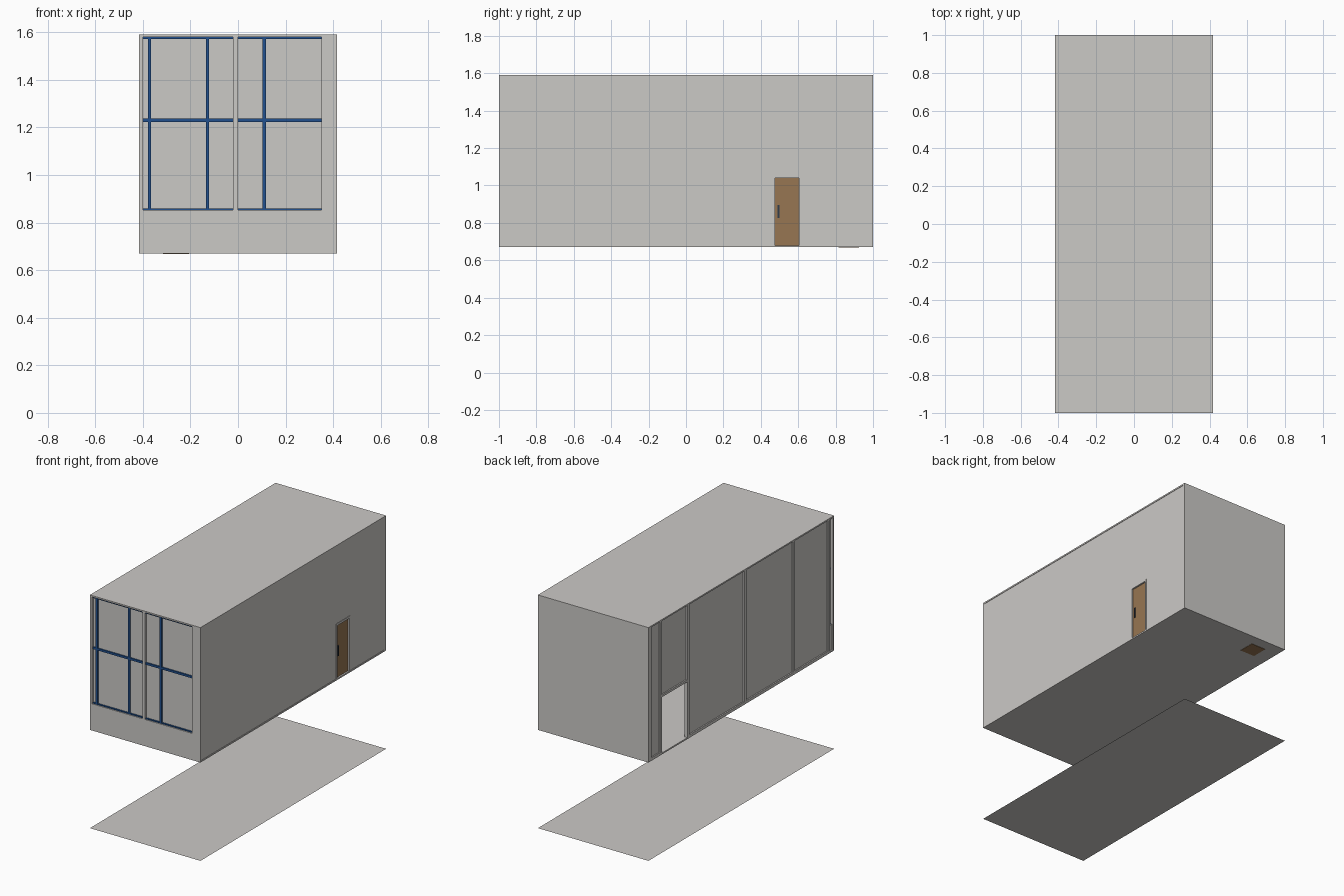
import bpy, bmesh

cube = bpy.data.objects.get("Cube")
if cube:
    bpy.data.objects.remove(cube, do_unlink=True)


def material(name, rgb):
    m = bpy.data.materials.new(name)
    m.use_nodes = True
    colour = (*rgb, 1.0)
    m.diffuse_color = colour
    m.node_tree.nodes["Principled BSDF"].inputs["Base Color"].default_value = colour
    return m


GREY = material("warm_light_grey", (0.60, 0.585, 0.565))
BLUE = material("frame_blue", (0.015, 0.08, 0.27))
WOOD = material("door_wood", (0.31, 0.18, 0.085))
DARK = material("handle_dark", (0.03, 0.045, 0.07))


def finish(name, bm, mat):
    mesh = bpy.data.meshes.new(name)
    bm.to_mesh(mesh)
    bm.free()
    mesh.materials.append(mat)
    obj = bpy.data.objects.new(name, mesh)
    bpy.context.scene.collection.objects.link(obj)


def box(name, xs, ys, zs, mat=GREY):
    """Box given by its extent along each axis."""
    bm = bmesh.new()
    bmesh.ops.create_cube(bm, size=1)
    for v in bm.verts:
        v.co = [r[0] + (c + 0.5) * (r[1] - r[0]) for c, r in zip(v.co, (xs, ys, zs))]
    finish(name, bm, mat)


def around(c, width):
    return (c - width / 2, c + width / 2)


X, Y = 0.417, 1.0
BASE, TOP = 0.67, 1.59
CEIL = TOP - 0.01
FULL = (BASE, CEIL)

# Ground sheet below the raised room
bm = bmesh.new()
bmesh.ops.create_grid(bm, x_segments=1, y_segments=1, size=1)
for v in bm.verts:
    v.co.x *= X
finish("ground_sheet", bm, GREY)

# Floor, roof and back wall
box("floor_slab", (-X, X), (-Y, Y), (BASE, BASE + 0.01))
box("roof_slab", (-X, X), (-Y, Y), (CEIL, TOP))
box("back_wall", (-X, X), (0.985, Y), FULL)

# Right wall around its door
WALL_X = (0.40, 0.414)
DOOR_Y, DOOR_TOP = (0.475, 0.605), 1.04
box("side_wall_front", WALL_X, (-Y, DOOR_Y[0]), FULL)
box("side_wall_back", WALL_X, (DOOR_Y[1], Y), FULL)
box("side_wall_above_door", WALL_X, DOOR_Y, (DOOR_TOP, CEIL))
box("door_leaf", (0.398, 0.406), DOOR_Y, (BASE + 0.002, DOOR_TOP), WOOD)
box("door_handle", (0.406, 0.412), around(0.495, 0.009), (0.825, 0.895), DARK)
for label, ys in (("front", (0.465, 0.475)), ("back", (0.605, 0.615))):
    box("door_frame_" + label, (0.395, X), ys, (BASE, 1.055))
box("door_frame_top", (0.395, X), DOOR_Y, (DOOR_TOP, 1.055))

# Front wall: low parapet, side piers, recessed panes
FRONT = (-Y, -0.988)
WIN_X, WIN_Z = (-0.40, 0.352), (0.852, 1.58)
box("front_parapet", (-X, X), FRONT, (BASE, WIN_Z[0]))
box("front_pier_left", (-X, WIN_X[0]), FRONT, FULL)
box("front_pier_right", (WIN_X[1], X), FRONT, FULL)
box("front_panes", WIN_X, (-0.984, -0.98), WIN_Z)
box("front_post", around(-0.011, 0.02), (-Y, -0.975), (WIN_Z[0], CEIL))

# Blue window bars
BAR_Y = (-0.993, -0.976)
for i, x in enumerate((-0.372, -0.128, 0.111)):
    box(f"window_mullion_{i}", around(x, 0.014), BAR_Y, WIN_Z, BLUE)
for i, (z, h) in enumerate(((0.855, 0.008), (1.23, 0.014), (1.576, 0.008))):
    box(f"window_rail_{i}", WIN_X, BAR_Y, around(z, h), BLUE)

# Left side: posts, recessed panels, open doorway
SIDE_X, PANEL_X = (-X, -0.395), (-0.408, -0.402)
posts = (-0.945, -0.57, -0.045, 0.57, 0.865, 0.978)
for i, y in enumerate(posts):
    box(f"side_post_{i}", SIDE_X, around(y, 0.022), FULL)
LINTEL = 1.06
for i, (a, b) in enumerate(zip(posts, posts[1:])):
    doorway = i == 3
    box(f"side_panel_{i}", PANEL_X, (a, b), (LINTEL if doorway else BASE, CEIL))
    if doorway:
        box("doorway_lintel", SIDE_X, (a, b), (LINTEL, LINTEL + 0.015))
    else:
        box(f"side_sill_{i}", SIDE_X, (a, b), (BASE, BASE + 0.02))
box("corner_low_wall", PANEL_X, (-0.99, -0.945), (BASE, WIN_Z[0]))

# Inner partitions
WALL_Z = (BASE, TOP - 0.002)
box("middle_partition", (-0.40, 0.37), around(-0.055, 0.015), WALL_Z)
box("front_partition", (-0.40, 0.33), around(-0.575, 0.015), WALL_Z)
box("long_partition", around(-0.005, 0.015), (-0.95, -0.06), WALL_Z)

# Wooden square set in the underside
box("underside_plate", around(-0.26, 0.11), around(0.87, 0.11), (BASE - 0.002, BASE + 0.004), WOOD)
